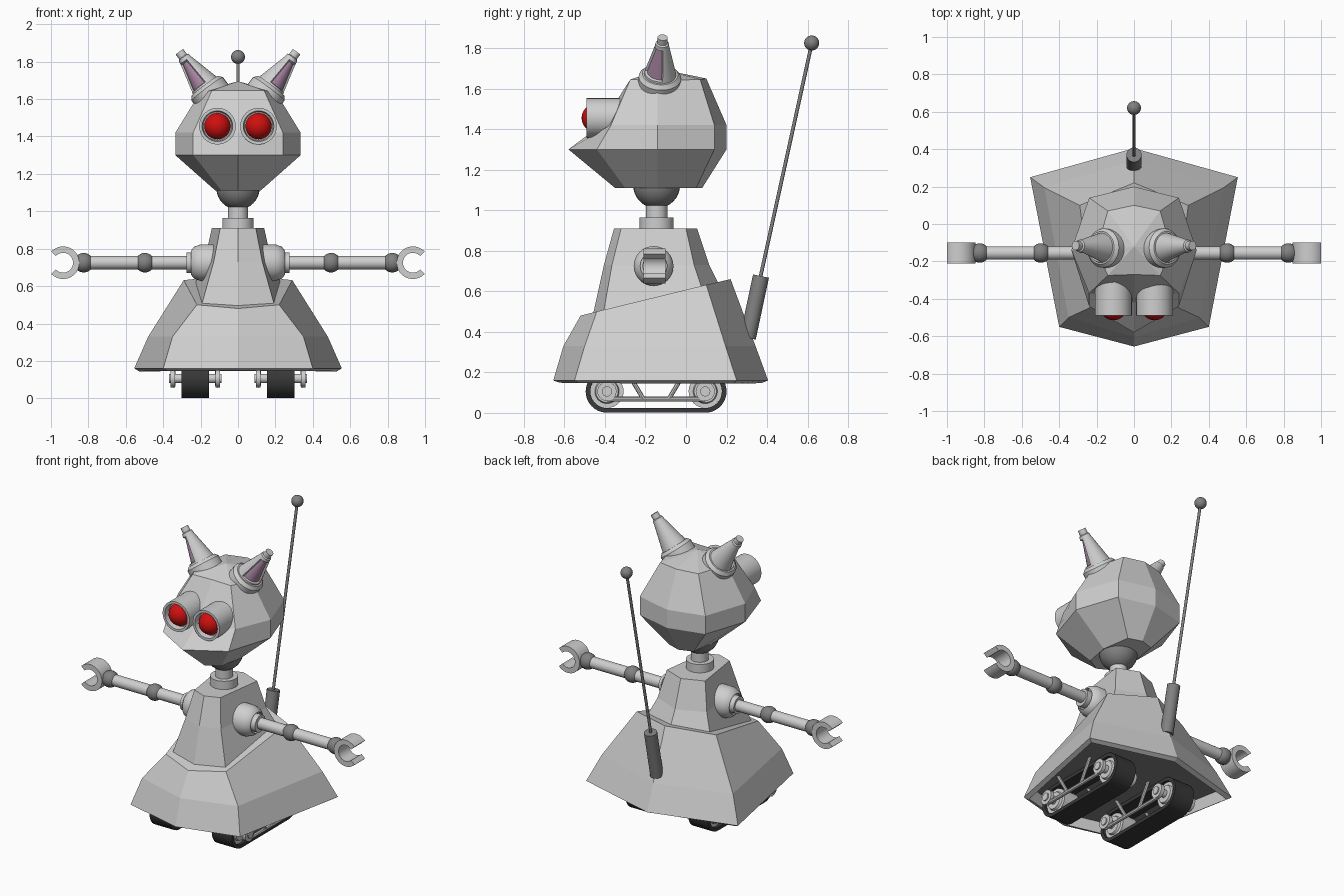
import bpy, bmesh, math
from mathutils import Vector, Matrix

if "Cube" in bpy.data.objects:
    bpy.data.objects.remove(bpy.data.objects["Cube"])


def material(name, col):
    m = bpy.data.materials.new(name)
    m.diffuse_color = (*col, 1)
    m.use_nodes = True
    m.node_tree.nodes["Principled BSDF"].inputs["Base Color"].default_value = m.diffuse_color
    return m


LIGHT = material("light grey", (0.62, 0.62, 0.62))
MID = material("mid grey", (0.22, 0.22, 0.22))
DARK = material("rubber", (0.04, 0.04, 0.04))
RED = material("red", (0.62, 0.005, 0.005))
MAUVE = material("mauve", (0.40, 0.24, 0.37))


def finish(bm, name, mats, smooth=True):
    bmesh.ops.recalc_face_normals(bm, faces=bm.faces)
    me = bpy.data.meshes.new(name)
    bm.to_mesh(me)
    bm.free()
    ob = bpy.data.objects.new(name, me)
    bpy.context.collection.objects.link(ob)
    for m in mats:
        me.materials.append(m)
    if smooth:
        bpy.ops.object.select_all(action='DESELECT')
        ob.select_set(True)
        bpy.context.view_layer.objects.active = ob
        bpy.ops.object.shade_smooth_by_angle(angle=math.radians(35))
    return ob


def loft(name, rings, mat, apex=None, bottom=True):
    """Faceted shell through mirrored half rings (front middle to back middle)."""
    bm = bmesh.new()
    loops = []
    for half in rings:
        full = half + [(-x, y, z) for x, y, z in half[-2:0:-1]]
        loops.append([bm.verts.new(p) for p in full])
    n = len(loops[0])
    for a, b in zip(loops, loops[1:]):
        for i in range(n):
            j = (i + 1) % n
            bm.faces.new((a[i], a[j], b[j], b[i]))
    if bottom:
        bm.faces.new(loops[0])
    if apex:
        v = bm.verts.new(apex)
        for i in range(n):
            bm.faces.new((loops[-1][i], loops[-1][(i + 1) % n], v))
    else:
        bm.faces.new(loops[-1])
    return finish(bm, name, [mat], False)


def lathe(name, profile, origin, axis, mat, seg=32, inset=None):
    """Turned part: profile of (radius, distance along axis)."""
    bm = bmesh.new()
    rings = []
    for r, t in profile:
        count = 1 if r == 0 else seg
        rings.append([bm.verts.new((r * math.cos(2 * math.pi * i / seg),
                                    r * math.sin(2 * math.pi * i / seg), t))
                      for i in range(count)])
    for a, b in zip(rings, rings[1:]):
        for i in range(seg):
            j = (i + 1) % seg
            ids = [a[i % len(a)], a[j % len(a)], b[j % len(b)], b[i % len(b)]]
            bm.faces.new(list(dict.fromkeys(ids)))
    bmesh.ops.recalc_face_normals(bm, faces=bm.faces)
    mats = [mat]
    if inset:  # sunken panel on faces chosen by the rule
        rule, mat2 = inset
        faces = [f for f in bm.faces if rule(f.calc_center_median())]
        bmesh.ops.inset_region(bm, faces=faces, thickness=0.006, depth=-0.012)
        for f in faces:
            f.material_index = 1
        mats.append(mat2)
    rot = Vector((0, 0, 1)).rotation_difference(Vector(axis)).to_matrix().to_4x4()
    bm.transform(Matrix.Translation(origin) @ rot)
    return finish(bm, name, mats)


def rod(name, p1, p2, r, mat, seg=24):
    d = Vector(p2) - Vector(p1)
    return lathe(name, [(0, 0), (r, 0), (r, d.length), (0, d.length)], p1, d, mat, seg)


def ball(name, c, r, mat):
    bm = bmesh.new()
    bmesh.ops.create_uvsphere(bm, u_segments=28, v_segments=16, radius=r)
    bm.transform(Matrix.Translation(c))
    return finish(bm, name, [mat])


def band(name, outer, inner, place, lo, hi, closed, mat):
    """Flat strip between two outlines, given depth from lo to hi."""
    bm = bmesh.new()
    q = [[bm.verts.new(place(p, w)) for p in pts]
         for pts, w in ((outer, lo), (outer, hi), (inner, hi), (inner, lo))]
    n = len(outer)
    for i in range(n if closed else n - 1):
        j = (i + 1) % n
        for k in range(4):
            a, b = q[k], q[(k + 1) % 4]
            bm.faces.new((a[i], a[j], b[j], b[i]))
    if not closed:
        for i in (0, n - 1):
            bm.faces.new([s[i] for s in q])
    return finish(bm, name, [mat])


def arc(cx, cz, r, a0, a1, n=20):
    return [(cx + r * math.cos(math.radians(a0 + (a1 - a0) * i / n)),
             cz + r * math.sin(math.radians(a0 + (a1 - a0) * i / n))) for i in range(n + 1)]


# Skirt: hollow six-sided shell with a sloping top
base = [(0, -.655, .16), (.40, -.55, .16), (.555, .25, .16), (0, .405, .16)]
skirt = loft("skirt", [
    base,
    [(0, -.605, .33), (.35, -.50, .33), (.48, .195, .33), (0, .343, .33)],
    [(0, -.52, .48), (.22, -.44, .50), (.29, .10, .632), (0, .22, .66)]], LIGHT, bottom=False)
sol = skirt.modifiers.new("thickness", 'SOLIDIFY')
sol.thickness = 0.035
sol.offset = -1
loft("belly_plate", [[(x * .9, y * .9 - .01, z) for x, y, _ in base] for z in (.21, .23)], MID)

# Torso
loft("torso", [
    [(0, -.46, .48), (.20, -.41, .48), (.245, .09, .58), (0, .18, .60)],
    [(0, -.405, .73), (.13, -.365, .73), (.18, .04, .73), (0, .115, .73)],
    [(0, -.355, .91), (.095, -.32, .91), (.14, .0, .91), (0, .055, .91)]], LIGHT)

# Neck
NY = -.145
rod("neck_collar", (0, NY, .90), (0, NY, .965), .084, LIGHT, 32)
rod("neck_post", (0, NY, .96), (0, NY, 1.04), .053, LIGHT, 32)
ball("neck_ball", (0, NY, 1.125), .116, MID)

# Head
loft("head", [
    [(0, -.35, 1.11), (.09, -.30, 1.11), (.12, -.14, 1.11), (.09, .05, 1.11), (0, .08, 1.11)],
    [(0, -.58, 1.30), (.24, -.44, 1.30), (.335, -.14, 1.30), (.24, .14, 1.30), (0, .20, 1.30)],
    [(0, -.42, 1.42), (.24, -.37, 1.42), (.335, -.14, 1.42), (.24, .14, 1.42), (0, .20, 1.42)],
    [(0, -.27, 1.645), (.14, -.275, 1.645), (.20, -.14, 1.64), (.14, .07, 1.645), (0, .10, 1.65)]],
    LIGHT, apex=(0, -.12, 1.695))

# Antenna
rod("antenna_socket", (0, .305, .37), (0, .37, .675), .04, MID)
rod("antenna_rod", (0, .365, .66), (0, .62, 1.82), .009, MID, 12)
ball("antenna_tip", (0, .62, 1.825), .037, MID)

AY, AZ = -.155, .725
for s, side in ((1, "right"), (-1, "left")):
    # Eyes
    lathe("eye_socket_" + side, [(0, 0), (.098, 0), (.098, .235), (.082, .235), (.076, .20), (0, .20)],
          (.11 * s, -.255, 1.455), (0, -1, 0), LIGHT)
    ball("eyeball_" + side, (.11 * s, -.444, 1.455), .071, RED)

    # Ears with sunken lining on the front outer side
    foot = Vector((.15 * s, -.13, 1.635))
    axis = Vector((.165 * s, .015, .22)).normalized()
    lathe("ear_collar_" + side, [(0, -.04), (.105, -.04), (.105, .025), (.088, .045), (0, .045)],
          foot, axis, LIGHT)

    def lining(c, s=s):
        a = math.degrees(math.atan2(c.y, c.x * s))
        return .06 < c.z < .21 and -95 < a < 5
    lathe("ear_" + side, [(0, .03), (.08, .04), (.077, .055), (.036, .215), (.033, .235),
                          (.025, .24), (.025, .272), (0, .272)],
          foot, axis, LIGHT, 36, (lining, MAUVE))

    # Shoulder and arm
    lathe("shoulder_" + side, [(0, .10), (.098, .10), (.098, .20), (.085, .235), (.066, .25),
                               (.066, .235), (.055, .235), (.055, .275), (0, .275)],
          (0, AY - .005, AZ), (s, 0, 0), LIGHT)
    rod("arm_" + side, (.2 * s, AY, AZ), (.86 * s, AY, AZ), .036, LIGHT)
    ball("elbow_" + side, (.498 * s, AY, AZ), .052, MID)
    ball("wrist_" + side, (.825 * s, AY, AZ), .052, MID)

    # Claw
    band("claw_" + side, arc(.935, AZ, .087, 43, 317, 32), arc(.935, AZ, .053, 43, 317, 32),
         lambda p, w, s=s: (p[0] * s, w, p[1]), AY - .055, AY + .055, False, LIGHT)

    # Track belt
    def loop(r):
        return arc(.095, .106, r, -90, 90) + arc(-.39, .106, r, 90, 270)
    cx = .228 * s
    band("track_" + side, loop(.105), loop(.082),
         lambda p, w: (w, p[0], p[1]), cx - .073, cx + .073, True, DARK)

    # Wheels with hubs at both ends
    for y, end in ((-.39, "front"), (.095, "back")):
        lathe(f"wheel_{end}_{side}", [(0, -.07), (.055, -.07), (.06, -.055), (.082, -.055),
                                      (.082, .055), (.06, .055), (.055, .07), (0, .07)],
              (cx, y, .106), (1, 0, 0), LIGHT)
        rod(f"axle_{end}_{side}", (cx - .14, y, .106), (cx + .14, y, .106), .025, LIGHT)
        for k in (-1, 1):
            rod(f"hub_{end}_{side}", (cx + .108 * k, y, .106), (cx + .132 * k, y, .106), .047, LIGHT)

    # Frame on both sides of each track
    for k in (-1, 1):
        fx = cx + .117 * k
        rod("frame_bar_" + side, (fx, -.39, .068), (fx, .095, .068), .012, LIGHT, 8)
        for y0, y1 in ((-.21, -.30), (-.085, .005)):
            rod("frame_strut_" + side, (fx, y0, .068), (fx, y1, .22), .011, LIGHT, 8)
